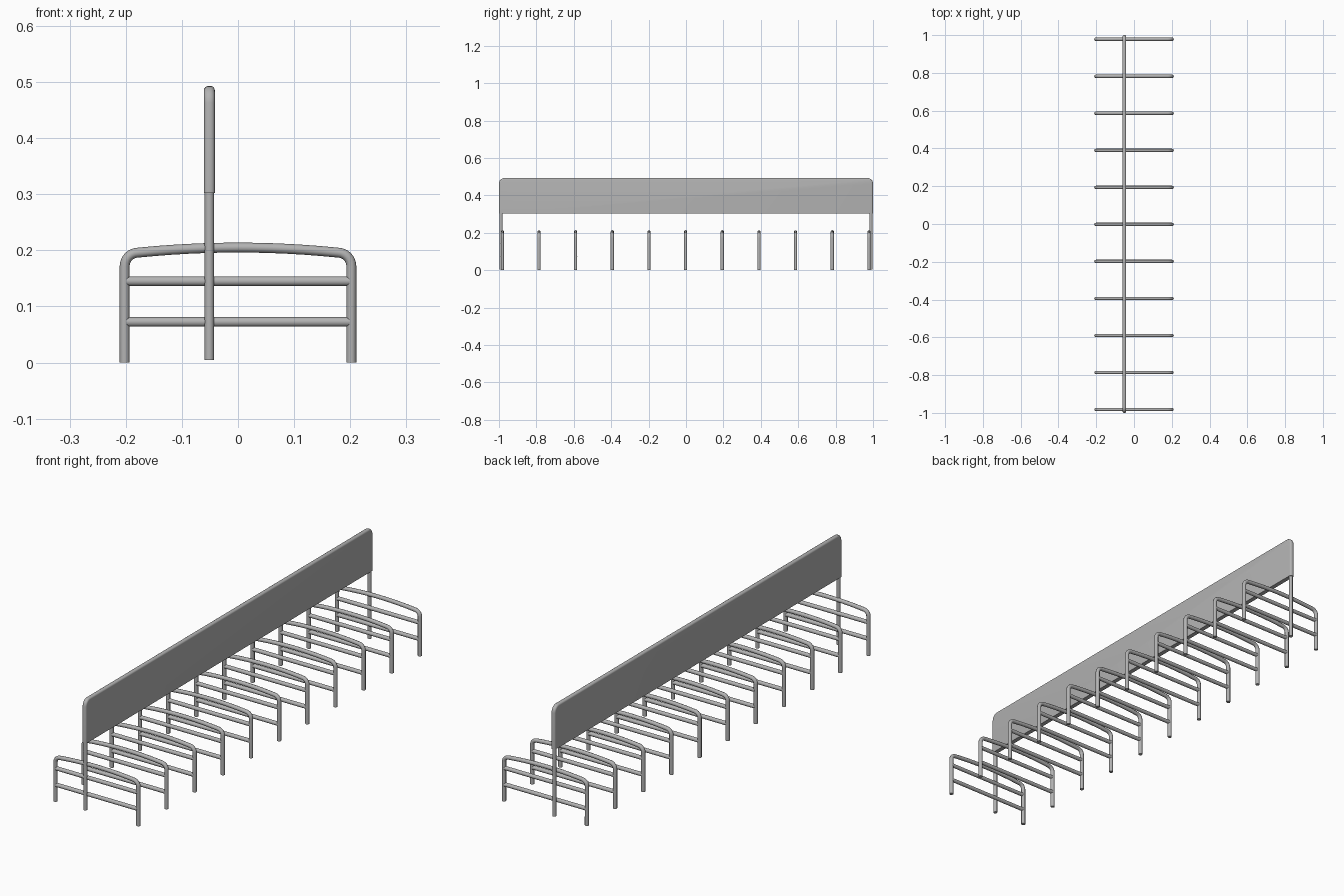
import bpy, bmesh, math
from mathutils import Vector

cube = bpy.data.objects.get("Cube")
if cube:
    bpy.data.objects.remove(cube)

GREY = (0.45, 0.45, 0.45, 1)
steel = bpy.data.materials.new("grey steel")
steel.use_nodes = True
steel.diffuse_color = GREY
steel.node_tree.nodes["Principled BSDF"].inputs["Base Color"].default_value = GREY

TUBE = 0.0088
RACKS = 11
PITCH = 0.196
SIGN_X = -0.051


def finish(obj):
    """Give the part its material and smooth shading with sharp edges."""
    if not obj.data.materials:
        obj.data.materials.append(steel)
    bpy.ops.object.select_all(action='DESELECT')
    obj.select_set(True)
    bpy.context.view_layer.objects.active = obj
    if obj.type == 'CURVE':
        bpy.ops.object.convert(target='MESH')
    bpy.ops.object.shade_smooth_by_angle(angle=math.radians(40))
    return bpy.context.view_layer.objects.active


def tubes(name, paths, radius=TUBE):
    """Round capped tubes along a list of paths, as one mesh."""
    curve = bpy.data.curves.new(name, 'CURVE')
    curve.dimensions = '3D'
    curve.bevel_depth = radius
    curve.bevel_resolution = 3
    curve.use_fill_caps = True
    for path in paths:
        spline = curve.splines.new('POLY')
        spline.points.add(len(path) - 1)
        for point, co in zip(spline.points, path):
            point.co = (*co, 1)
    obj = bpy.data.objects.new(name, curve)
    bpy.context.collection.objects.link(obj)
    return finish(obj)


def hoop_path():
    """Two legs joined by rounded corners and a gently arched top."""
    half, shoulder, crown, r = 0.202, 0.196, 0.205, 0.024
    left = [(-half, 0, 0)]
    for i in range(7):
        a = math.pi / 2 * i / 6
        left.append((-half + r * (1 - math.cos(a)), 0, shoulder - r * (1 - math.sin(a))))
    inner = half - r
    for i in range(1, 7):
        x = -inner * (1 - i / 6)
        left.append((x, 0, crown - (crown - shoulder) * (x / inner) ** 2))
    return left + [(-x, y, z) for x, y, z in reversed(left[:-1])]


# Bike hoops, each with two crossbars, sharing one mesh
bars = [[(-0.2, 0, z), (0.2, 0, z)] for z in (0.0725, 0.145)]
first = tubes("hoop_rack_1", [hoop_path()] + bars)
for i in range(RACKS):
    rack = first
    if i:
        rack = bpy.data.objects.new(f"hoop_rack_{i + 1}", first.data)
        bpy.context.collection.objects.link(rack)
    rack.location.y = (i - (RACKS - 1) / 2) * PITCH - 0.002

# Sign posts at both ends
for name, y in (("front_post", -0.989), ("back_post", 0.989)):
    tubes(name, [[(SIGN_X, y, 0.005), (SIGN_X, y, 0.32)]], 0.0085)

# Long sign board: rounded upper corners, soft rim, square lower edge
bottom, top, end, corner, half_thick = 0.302, 0.493, 1.0, 0.03, 0.0098
side = [(end, bottom)]
for i in range(7):
    a = math.pi / 2 * i / 6
    side.append((end - corner + corner * math.cos(a), top - corner + corner * math.sin(a)))
outline = side + [(-y, z) for y, z in reversed(side)]
bm = bmesh.new()
face = bm.faces.new([bm.verts.new((SIGN_X - half_thick, y, z)) for y, z in outline])
extruded = bmesh.ops.extrude_face_region(bm, geom=[face])["geom"]
bmesh.ops.translate(bm, vec=Vector((half_thick * 2, 0, 0)),
                    verts=[v for v in extruded if isinstance(v, bmesh.types.BMVert)])
bmesh.ops.recalc_face_normals(bm, faces=bm.faces)
rim = [e for e in bm.edges
       if abs(e.verts[0].co.x - e.verts[1].co.x) < 0.001
       and max(v.co.z for v in e.verts) > bottom + 0.001]
bmesh.ops.bevel(bm, geom=rim, offset=0.008, segments=4, profile=0.5, affect='EDGES')
mesh = bpy.data.meshes.new("sign_board")
bm.to_mesh(mesh)
bm.free()
board = bpy.data.objects.new("sign_board", mesh)
bpy.context.collection.objects.link(board)
finish(board)
